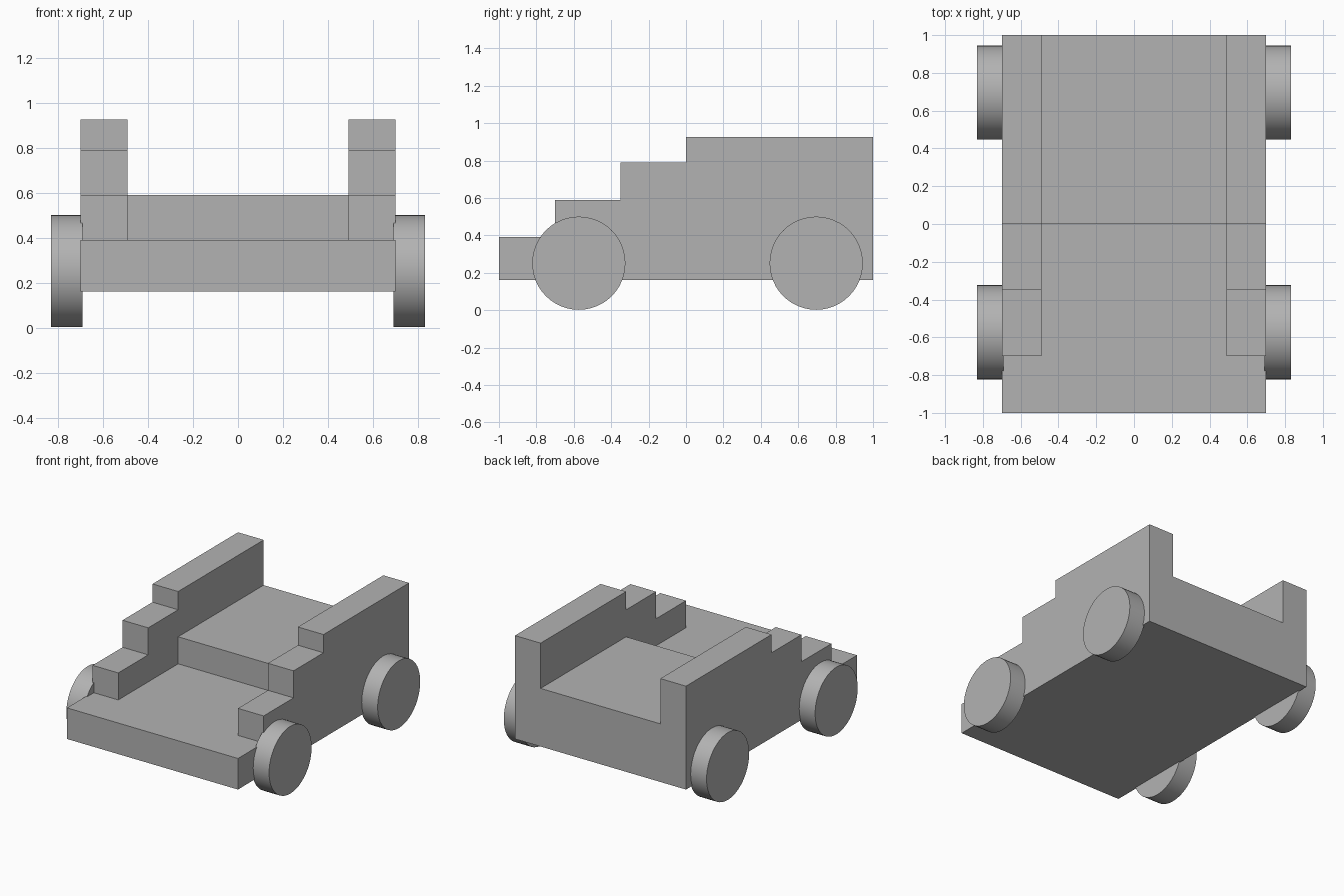
import bpy
import math

cube = bpy.data.objects.get("Cube")
if cube:
    bpy.data.objects.remove(cube, do_unlink=True)

grey = bpy.data.materials.new("plain grey")
grey.use_nodes = True
COLOUR = (0.45, 0.45, 0.45, 1)
grey.diffuse_color = COLOUR
grey.node_tree.nodes["Principled BSDF"].inputs["Base Color"].default_value = COLOUR

HALF_W, INNER_W = 0.70, 0.49
FLOOR = 0.16


def extrude_profile(name, profile, x0, x1):
    """Solid made by extruding a (y, z) outline along x."""
    n = len(profile)
    verts = [(x, y, z) for x in (x0, x1) for y, z in profile]
    faces = [tuple(reversed(range(n))), tuple(range(n, 2 * n))]
    faces += [(i, (i + 1) % n, (i + 1) % n + n, i + n) for i in range(n)]
    mesh = bpy.data.meshes.new(name)
    mesh.from_pydata(verts, [], faces)
    mesh.materials.append(grey)
    obj = bpy.data.objects.new(name, mesh)
    bpy.context.collection.objects.link(obj)
    return obj


# Middle of the body: low front deck and raised rear bed
extrude_profile("body_floor", [(-1, FLOOR), (1, FLOOR), (1, 0.59), (0, 0.59),
                               (0, 0.39), (-1, 0.39)], -INNER_W, INNER_W)

# Stepped side walls
steps = [(-1, FLOOR), (1, FLOOR), (1, 0.925), (0, 0.925), (0, 0.79), (-0.35, 0.79),
         (-0.35, 0.59), (-0.70, 0.59), (-0.70, 0.39), (-1, 0.39)]
extrude_profile("left_wall", steps, INNER_W, HALF_W)
extrude_profile("right_wall", steps, -HALF_W, -INNER_W)

# Wheels on the outer sides
for side, sx in (("left", 1), ("right", -1)):
    for end, y in (("front", -0.573), ("rear", 0.696)):
        bpy.ops.mesh.primitive_cylinder_add(
            vertices=48, radius=0.249, depth=0.14,
            location=(sx * 0.76, y, 0.251), rotation=(0, math.pi / 2, 0))
        wheel = bpy.context.object
        wheel.name = f"{end}_{side}_wheel"
        wheel.data.materials.append(grey)
        bpy.ops.object.shade_smooth_by_angle(angle=math.radians(35))
